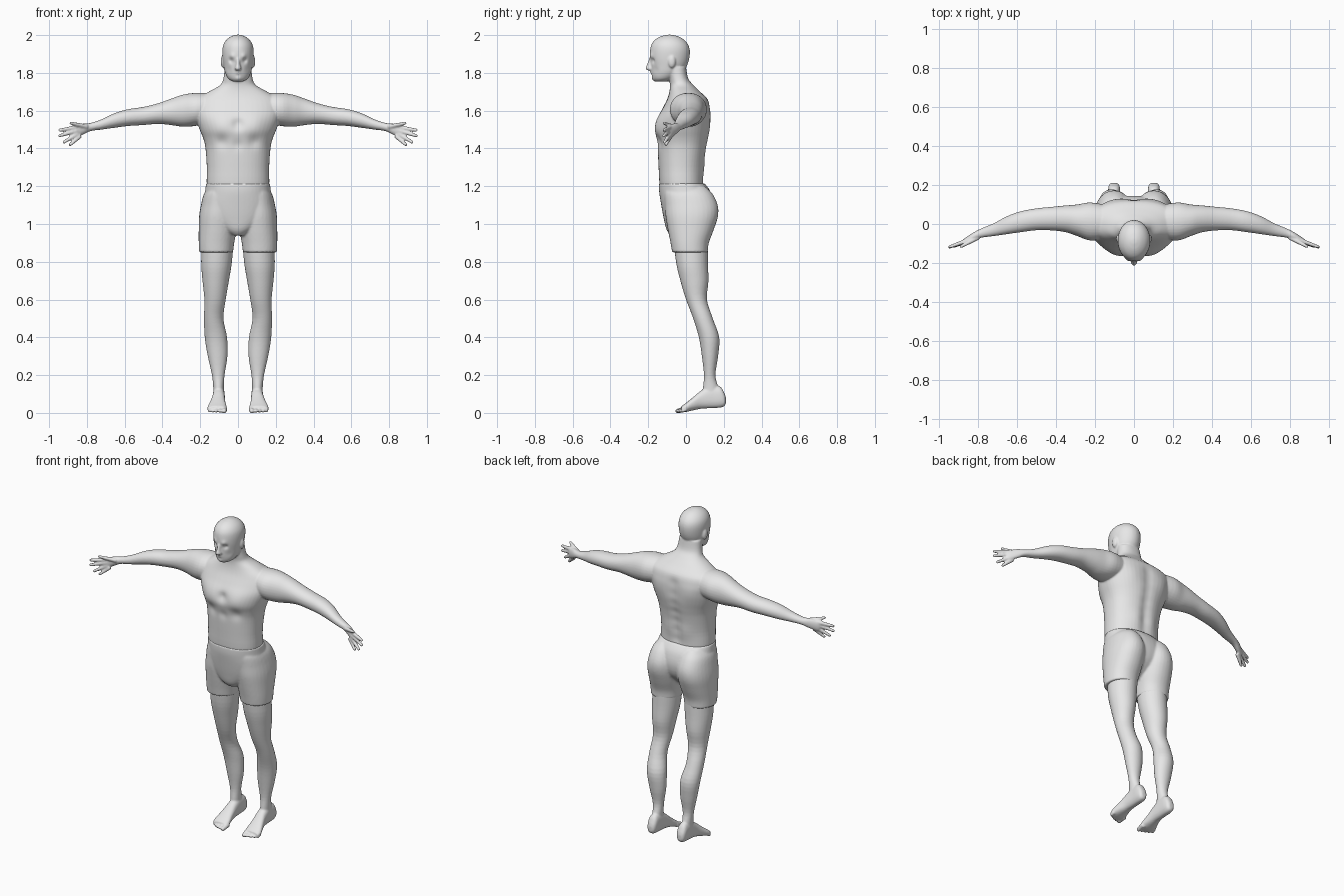
import bpy, bmesh, math
from mathutils import Vector, Matrix

AXES = {"z": (2, 0, 1), "x": (0, 1, 2), "y": (1, 0, 2)}


def spline(a, b, c, d, t):
    return 0.5 * (2*b + (c - a)*t + (2*a - 5*b + 4*c - d)*t*t + (3*b - a - 3*c + d)*t**3)


def loft(bm, axis, rows, power=2.0, side=1, n=32, steps=4):
    """Rounded rings along an axis; row = (position, u_min, u_max, v_min, v_max)."""
    k, iu, iv = AXES[axis]
    ext = [rows[0]] + list(rows) + [rows[-1]]
    path = []
    for i in range(len(rows) - 1):
        for s in range(steps):
            path.append([spline(*q, s / steps) for q in zip(*ext[i:i + 4])])
    path.append(rows[-1])
    rings = []
    for pos, u0, u1, v0, v1 in path:
        ring = []
        for j in range(n):
            a = 2 * math.pi * j / n
            cu, sv = math.cos(a), math.sin(a)
            p = [0, 0, 0]
            p[k] = pos
            p[iu] = (u0 + u1)/2 + (u1 - u0)/2 * math.copysign(abs(cu)**(2/power), cu)
            p[iv] = (v0 + v1)/2 + (v1 - v0)/2 * math.copysign(abs(sv)**(2/power), sv)
            p[0] *= side
            ring.append(bm.verts.new(p))
        rings.append(ring)
    for r, s in zip(rings, rings[1:]):
        for j in range(n):
            bm.faces.new((r[j], r[(j+1) % n], s[(j+1) % n], s[j]))
    bm.faces.new(rings[0])
    bm.faces.new(rings[-1])


def ball(bm, c, r, side=1):
    m = Matrix.Translation((c[0]*side, c[1], c[2])) @ Matrix.Diagonal((*r, 1))
    bmesh.ops.create_uvsphere(bm, u_segments=16, v_segments=10, radius=1, matrix=m)


def digit(bm, p, q, r0, r1, side=1):
    """Tapered finger or toe with a round tip."""
    p, q = (Vector((v[0]*side, v[1], v[2])) for v in (p, q))
    d = q - p
    m = Matrix.Translation((p + q)/2) @ d.to_track_quat("Z", "Y").to_matrix().to_4x4()
    bmesh.ops.create_cone(bm, cap_ends=True, segments=14, radius1=r0, radius2=r1,
                          depth=d.length, matrix=m)
    ball(bm, (q.x, q.y, q.z), (r1, r1, r1))


def fuse(name, bm, material, voxel, smooth, bumps=()):
    """Merge the overlapping parts into one skin, then press soft bumps along y."""
    bmesh.ops.recalc_face_normals(bm, faces=bm.faces)
    me = bpy.data.meshes.new(name)
    bm.to_mesh(me)
    bm.free()
    ob = bpy.data.objects.new(name, me)
    bpy.context.collection.objects.link(ob)
    mod = ob.modifiers.new("fuse", "REMESH")
    mod.mode = "VOXEL"
    mod.voxel_size = voxel
    sm = ob.modifiers.new("soften", "SMOOTH")
    sm.factor, sm.iterations = 0.5, smooth
    dg = bpy.context.evaluated_depsgraph_get()
    res = bpy.data.meshes.new_from_object(ob.evaluated_get(dg))
    ob.modifiers.clear()
    ob.data = res
    for v in res.vertices:
        x, y, z = abs(v.co.x), v.co.y, v.co.z
        for bx, by, bz, r, dy in bumps:
            d2 = ((x - bx)**2 + (y - by)**2 + (z - bz)**2) / (r*r)
            if d2 < 6:
                v.co.y += dy * math.exp(-d2)
    res.materials.clear()
    res.materials.append(material)
    res.shade_smooth()
    return ob


grey = bpy.data.materials.new("plain grey")
grey.diffuse_color = (0.8, 0.8, 0.8, 1)

body = bmesh.new()
# torso and neck
loft(body, "z", [
    (1.10, -.15, .15, -.12, .09), (1.20, -.165, .165, -.139, .093),
    (1.30, -.165, .165, -.145, .095), (1.40, -.172, .172, -.15, .11),
    (1.45, -.183, .183, -.156, .12), (1.50, -.203, .203, -.162, .128),
    (1.56, -.225, .225, -.15, .13), (1.61, -.235, .235, -.125, .128),
    (1.66, -.22, .22, -.10, .115), (1.70, -.155, .155, -.088, .075),
    (1.735, -.095, .095, -.085, .04), (1.77, -.077, .077, -.09, .012),
    (1.83, -.07, .07, -.10, .0)], power=2.25, n=48)
# head
loft(body, "z", [
    (1.755, -.03, .03, -.165, -.10), (1.77, -.052, .052, -.176, -.06),
    (1.80, -.068, .068, -.182, -.02), (1.84, -.077, .077, -.185, .006),
    (1.88, -.082, .082, -.191, .018), (1.92, -.083, .083, -.19, .02),
    (1.95, -.077, .077, -.183, .011), (1.975, -.061, .061, -.165, -.01),
    (1.993, -.037, .037, -.135, -.04), (2.002, -.012, .012, -.10, -.075)], n=40)
# nose
loft(body, "z", [
    (1.813, -.013, .013, -.202, -.16), (1.823, -.018, .018, -.215, -.16),
    (1.845, -.012, .012, -.207, -.16), (1.878, -.01, .01, -.195, -.16)], n=16)

for s in (1, -1):
    # ear
    ball(body, (.08, -.075, 1.86), (.012, .02, .033), s)
    # arm and palm
    loft(body, "x", [
        (.12, -.07, .09, 1.54, 1.69), (.22, -.085, .11, 1.52, 1.694),
        (.29, -.062, .10, 1.515, 1.685), (.35, -.042, .095, 1.523, 1.665),
        (.42, -.033, .088, 1.53, 1.64), (.50, -.032, .08, 1.524, 1.62),
        (.58, -.042, .065, 1.519, 1.608), (.65, -.052, .04, 1.51, 1.588),
        (.72, -.062, .003, 1.50, 1.555), (.78, -.07, -.022, 1.492, 1.535),
        (.82, -.083, -.042, 1.473, 1.532), (.86, -.10, -.068, 1.456, 1.52),
        (.875, -.10, -.08, 1.462, 1.512)], power=2.1, side=s)
    # fingers and thumb
    for p, q in [((.855, -.085, 1.511), (.943, -.117, 1.497)),
                 ((.855, -.087, 1.494), (.945, -.118, 1.467)),
                 ((.85, -.085, 1.477), (.922, -.114, 1.433)),
                 ((.835, -.08, 1.467), (.888, -.107, 1.42)),
                 ((.80, -.07, 1.515), (.885, -.115, 1.534))]:
        digit(body, p, q, .0125, .0085, s)
    # leg
    loft(body, "z", [
        (.07, .072, .132, .09, .18), (.13, .075, .131, .09, .172),
        (.20, .071, .138, .095, .156), (.30, .056, .16, .084, .17),
        (.40, .058, .176, .068, .176), (.50, .077, .18, .038, .142),
        (.60, .065, .178, .0, .111), (.70, .048, .188, -.03, .119),
        (.80, .032, .195, -.053, .116), (.95, .02, .19, -.07, .115)], side=s)
    # foot
    loft(body, "y", [
        (.211, .09, .113, .05, .08), (.203, .078, .126, .036, .105),
        (.18, .071, .132, .028, .14), (.13, .07, .133, .025, .145),
        (.08, .069, .137, .022, .118), (.04, .066, .148, .014, .085),
        (.0, .06, .161, .005, .053), (-.025, .062, .158, .003, .035)],
        power=2.4, side=s)
    # toes
    for x, y, r in [(.071, -.045, .0125), (.093, -.044, .0095), (.113, -.037, .0095),
                    (.132, -.028, .009), (.15, -.017, .0085)]:
        digit(body, (x, .0, .02), (x + .002, y, .01), r + .003, r, s)

# soft facial and muscle relief: x, y, z, radius, push
relief = [
    (.034, -.175, 1.866, .015, .011), (.033, -.185, 1.888, .016, -.006),
    (0, -.185, 1.801, .017, -.006), (0, -.185, 1.787, .010, .004),
    (0, -.175, 1.768, .018, -.005), (.045, -.155, 1.815, .02, .004),
    (.09, -.14, 1.52, .06, -.011), (0, -.16, 1.53, .03, .012),
    (.085, -.145, 1.435, .035, .010), (0, -.15, 1.42, .03, .006),
    (.11, .11, 1.56, .06, .007),
    (.055, .095, 1.30, .05, .006)]
relief += [(0, .11, 1.24 + .06*i, .035, -.010) for i in range(7)]
fuse("body", body, grey, .005, 4, relief)

# shorts: hips, buttocks and thigh sleeves
shorts = bmesh.new()
loft(shorts, "z", [
    (.94, -.035, .035, -.08, .04), (.97, -.09, .09, -.103, .08),
    (1.03, -.165, .165, -.118, .13), (1.10, -.187, .187, -.131, .145),
    (1.17, -.175, .175, -.142, .13), (1.215, -.169, .169, -.143, .099)],
    power=2.2, n=48)
for s in (1, -1):
    loft(shorts, "z", [
        (.85, .026, .206, -.073, .115), (.90, .02, .208, -.082, .121),
        (.97, .008, .208, -.096, .147), (1.04, .002, .206, -.108, .169),
        (1.10, .005, .196, -.112, .168), (1.16, .02, .18, -.115, .14),
        (1.20, .045, .15, -.11, .10)], power=2.15, side=s)
fuse("shorts", shorts, grey, .007, 2)
